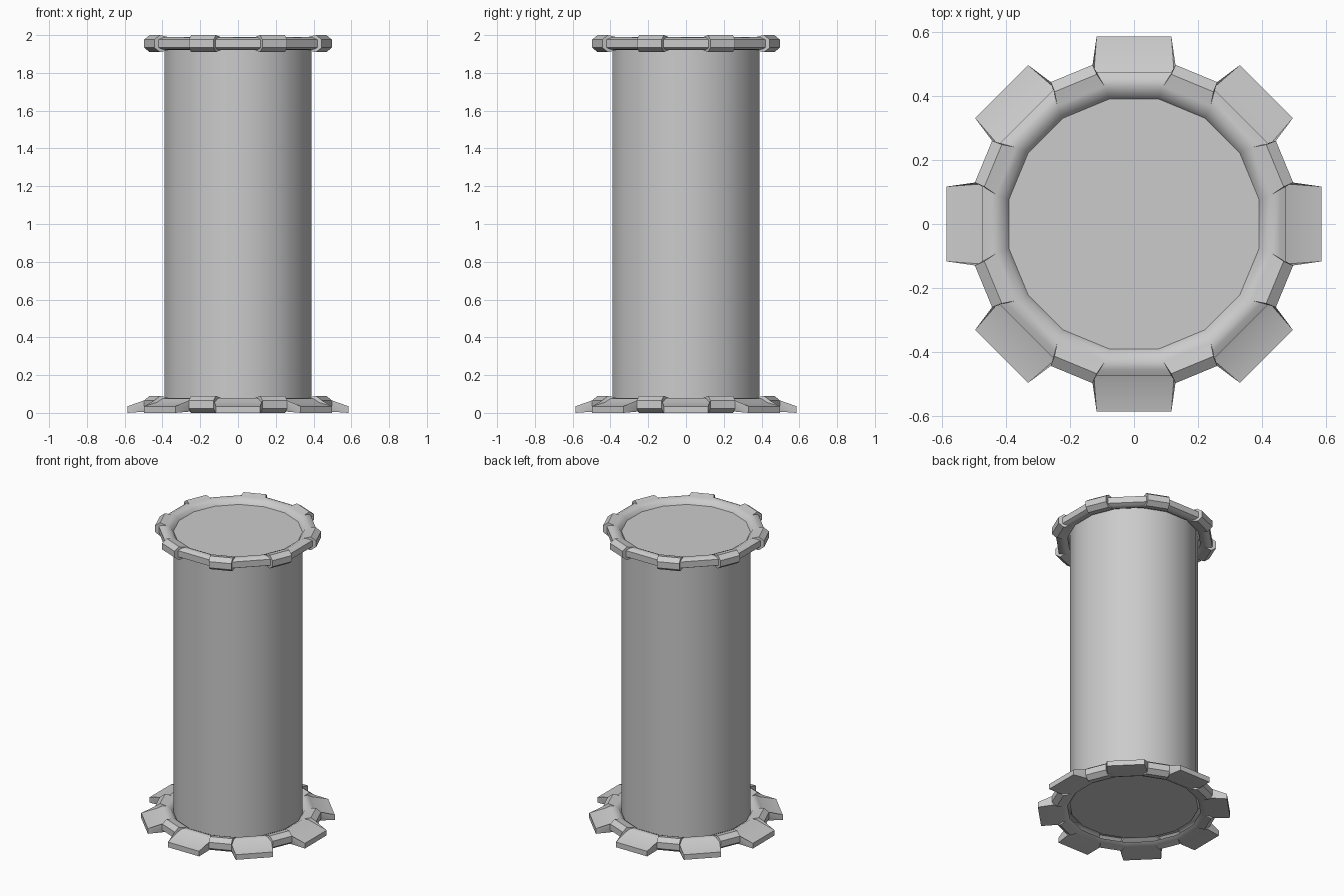
import bpy, bmesh, math

if "Cube" in bpy.data.objects:
    bpy.data.objects.remove(bpy.data.objects["Cube"])

MID = 0.045   # half height of a rim
COL_R = 0.398


def finish(bm, name, angle):
    bmesh.ops.remove_doubles(bm, verts=bm.verts, dist=0.0005)
    bmesh.ops.recalc_face_normals(bm, faces=bm.faces)
    me = bpy.data.meshes.new(name)
    bm.to_mesh(me)
    bm.free()
    ob = bpy.data.objects.new(name, me)
    bpy.context.collection.objects.link(ob)
    bpy.ops.object.select_all(action='DESELECT')
    bpy.context.view_layer.objects.active = ob
    ob.select_set(True)
    bpy.ops.object.shade_smooth_by_angle(angle=math.radians(angle))
    return ob


# Profiles: (radius, degrees from the gap centre, height from rim middle)
INNER = [(COL_R, 11.25, 0), (0.412, 11.25, 0.022), (0.44, 12, 0.035)]
TOOTH = INNER + [(0.482, 14.0, 0.045), (0.514, 14.6, 0.021), (0.514, 14.6, 0.021)]
GAP = INNER + [(0.468, 13.2, 0.031), (0.49, 14.2, 0.021), (0.49, 14.2, 0.021)]


def mirrored(p):
    return p + [(r, a, -z) for r, a, z in reversed(p[1:])]


# Foot gaps flare out and down into flat teeth
FOOT = (GAP[:4] + [(0.50, 14.4, 0.010), (0.597, 11.3, -0.010)]
        + [(0.597, 11.3, -MID), (0.50, 14.4, -0.038)]
        + [(r, a, -z) for r, a, z in reversed(GAP[1:4])])


def rim(name, z0, gap):
    tooth = mirrored(TOOTH)
    bm = bmesh.new()
    loops = []
    for k in range(8):
        for prof, side in ((tooth, -1), (gap, -1), (gap, 1), (tooth, 1)):
            loop = []
            for r, a, z in prof:
                t = math.radians(45 * k + side * a)
                loop.append(bm.verts.new((r * math.cos(t), r * math.sin(t), z0 + z)))
            loops.append(loop)
    for i, a in enumerate(loops):
        b = loops[(i + 1) % len(loops)]
        for j in range(len(a)):
            n = (j + 1) % len(a)
            if n:
                bm.faces.new((a[j], b[j], b[n], a[n]))
    return finish(bm, name, 40)


rim("top_rim", 2 - MID, mirrored(GAP))
rim("foot_rim", MID, FOOT)

# Sixteen-sided column with flat end caps
bm = bmesh.new()
rings = []
for z in (MID, 2 - MID):
    rings.append([bm.verts.new((COL_R * math.cos(math.radians(11.25 + 22.5 * i)),
                                COL_R * math.sin(math.radians(11.25 + 22.5 * i)), z))
                  for i in range(16)])
for ring in rings:
    bm.faces.new(ring)
for i in range(16):
    n = (i + 1) % 16
    bm.faces.new((rings[0][i], rings[0][n], rings[1][n], rings[1][i]))
finish(bm, "column", 40)
